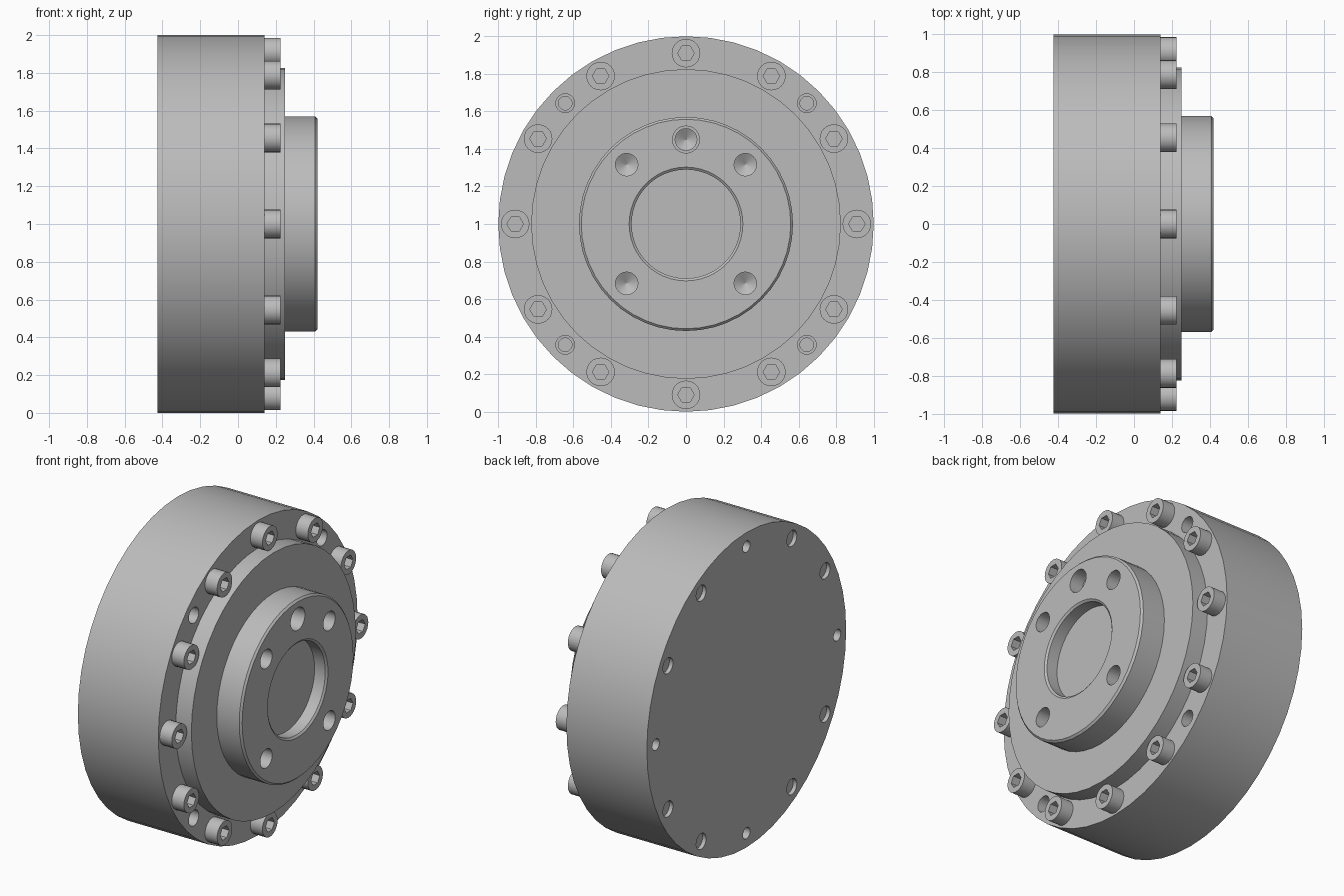
import bpy
import bmesh
from math import cos, sin, pi, radians

if "Cube" in bpy.data.objects:
    bpy.data.objects.remove(bpy.data.objects["Cube"], do_unlink=True)

steel = bpy.data.materials.new("steel_grey")
steel.use_nodes = True
grey = (0.5, 0.5, 0.5, 1)
steel.diffuse_color = grey
steel.node_tree.nodes["Principled BSDF"].inputs["Base Color"].default_value = grey

CENTRE = 1.0       # height of the shaft axis
BOLT_CIRCLE = 0.91


def turned(name, profile, y=0, z=0, sides=48):
    """Turn (x, radius) points about an x-parallel axis and cap both ends."""
    bm = bmesh.new()
    rings = []
    for x, r in profile:
        rings.append([bm.verts.new((x, r * cos(2 * pi * i / sides), r * sin(2 * pi * i / sides)))
                      for i in range(sides)])
    for a, b in zip(rings, rings[1:]):
        for i in range(sides):
            j = (i + 1) % sides
            bm.faces.new((a[i], a[j], b[j], b[i]))
    bm.faces.new(rings[0])
    bm.faces.new(rings[-1])
    bmesh.ops.recalc_face_normals(bm, faces=bm.faces)
    mesh = bpy.data.meshes.new(name)
    bm.to_mesh(mesh)
    bm.free()
    mesh.materials.append(steel)
    obj = bpy.data.objects.new(name, mesh)
    obj.location = (0, y, CENTRE + z)
    bpy.context.collection.objects.link(obj)
    return obj


def activate(obj):
    bpy.ops.object.select_all(action='DESELECT')
    obj.select_set(True)
    bpy.context.view_layer.objects.active = obj


def cut(obj, cutters):
    """Subtract each cutter, then discard it."""
    activate(obj)
    for cutter in cutters:
        mod = obj.modifiers.new("hole", 'BOOLEAN')
        mod.operation = 'DIFFERENCE'
        mod.solver = 'EXACT'
        mod.object = cutter
        bpy.ops.object.modifier_apply(modifier=mod.name)
        bpy.data.objects.remove(cutter, do_unlink=True)


def smooth(obj):
    activate(obj)
    bpy.ops.object.shade_smooth_by_angle(angle=radians(30))


def on_circle(radius, degrees):
    a = radians(degrees)
    return radius * cos(a), radius * sin(a)


# Rear cover: four deep small holes and eight shallow wide ones
rear_cover = turned("rear_cover", [(-0.425, 1.0), (-0.21, 1.0)])
cutters = []
for k in range(12):
    y, z = on_circle(BOLT_CIRCLE, 30 * k)
    r, depth = (0.036, 0.15) if k % 3 == 0 else (0.05, 0.025)
    cutters.append(turned("cutter", [(-0.5, r), (-0.425 + depth, r)], y, z, 24))
cut(rear_cover, cutters)
smooth(rear_cover)

# Main housing with four stepped holes between the bolts
housing = turned("housing", [(-0.21, 1.0), (0.14, 1.0)])
cutters = []
for k in range(4):
    y, z = on_circle(BOLT_CIRCLE, 45 + 90 * k)
    cutters.append(turned("cutter", [(-0.05, 0.036), (0.06, 0.036), (0.06, 0.05), (0.2, 0.05)],
                          y, z, 24))
cut(housing, cutters)
smooth(housing)

# Raised front plate
front_plate = turned("front_plate", [(0.13, 0.825), (0.25, 0.825)])
smooth(front_plate)

# Output hub with a chamfered rim, a recessed bore and drilled holes
hub = turned("output_hub", [(0.24, 0.57), (0.408, 0.57), (0.42, 0.558),
                            (0.42, 0.303), (0.41, 0.29), (0.335, 0.29)])
cutters = []
for degrees in (45, 135, 225, 315):
    y, z = on_circle(0.447, degrees)
    cutters.append(turned("cutter", [(0.27, 0.001), (0.305, 0.06), (0.5, 0.06)], y, z, 24))
cutters.append(turned("cutter", [(0.27, 0.001), (0.305, 0.058), (0.33, 0.058),
                                 (0.33, 0.072), (0.5, 0.072)], 0, 0.45, 24))
cut(hub, cutters)
smooth(hub)

# Socket head bolts around the flange
bolt = turned("flange_bolt_1", [(0.135, 0.076), (0.225, 0.076)], BOLT_CIRCLE, 0, 24)
cut(bolt, [turned("cutter", [(0.17, 0.044), (0.3, 0.044)], BOLT_CIRCLE, 0, 6)])
smooth(bolt)
for k in range(1, 12):
    y, z = on_circle(BOLT_CIRCLE, 30 * k)
    copy = bpy.data.objects.new(f"flange_bolt_{k + 1}", bolt.data)
    copy.location = (0, y, CENTRE + z)
    bpy.context.collection.objects.link(copy)
